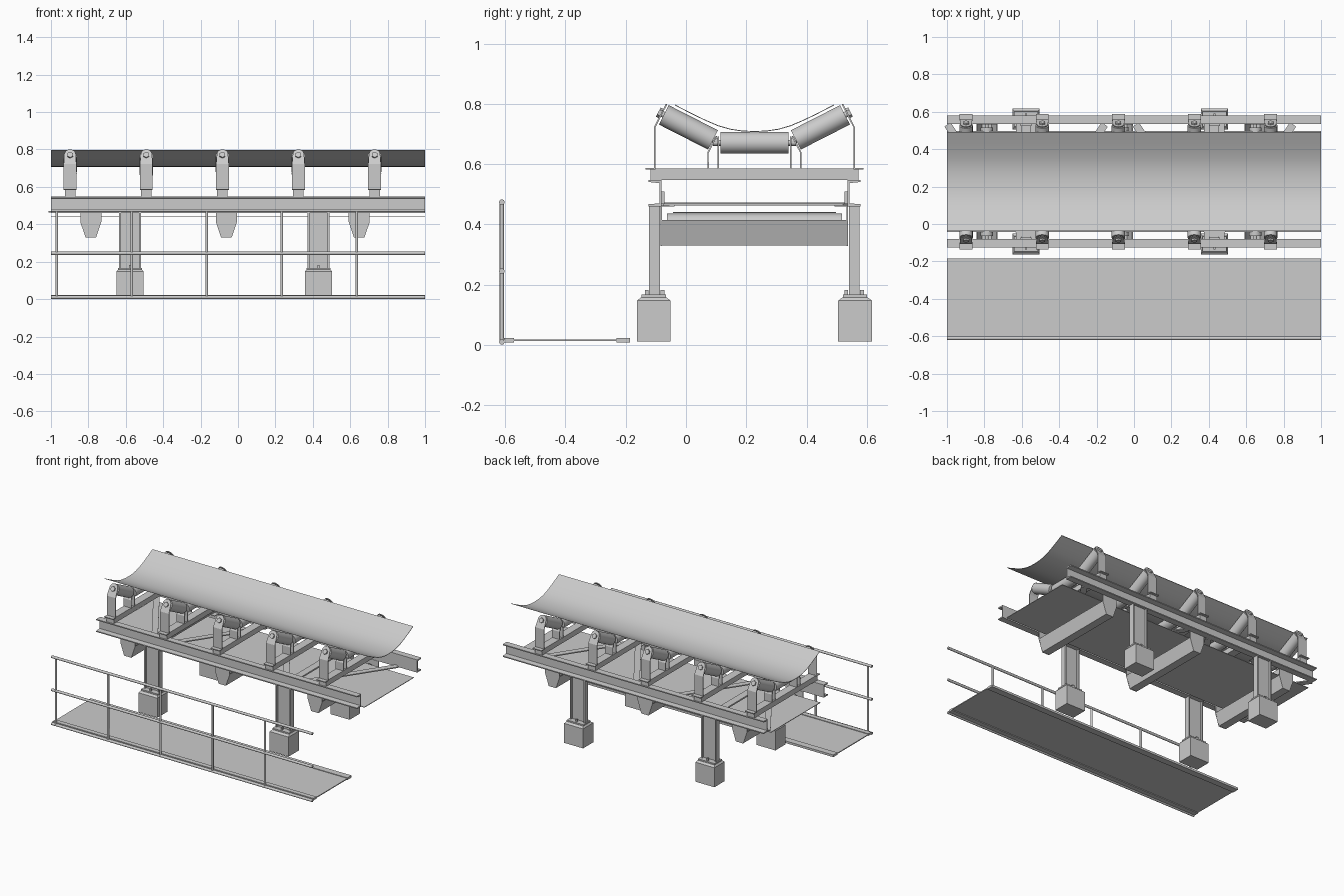
import bpy, bmesh, math
from mathutils import Vector

if "Cube" in bpy.data.objects:
    bpy.data.objects.remove(bpy.data.objects["Cube"])

CY = 0.227                      # centre line of the conveyor in y
IDLERS = [-0.898, -0.49, -0.083, 0.323, 0.73]
COLUMNS = [-0.577, 0.43]
GUARDS = [-0.787, -0.062, 0.648]


def finish(name, bm, smooth=False):
    bmesh.ops.recalc_face_normals(bm, faces=bm.faces)
    me = bpy.data.meshes.new(name)
    bm.to_mesh(me)
    bm.free()
    ob = bpy.data.objects.new(name, me)
    bpy.context.collection.objects.link(ob)
    if smooth:
        bpy.ops.object.select_all(action='DESELECT')
        ob.select_set(True)
        bpy.context.view_layer.objects.active = ob
        bpy.ops.object.shade_smooth_by_angle(angle=math.radians(35))
    return ob


def box(name, x0, x1, y0, y1, z0, z1):
    return prism(name, [(y0, z0), (y1, z0), (y1, z1), (y0, z1)], x0, x1)


def prism(name, prof, a0, a1, axis='x', smooth=False):
    """Extrude a closed profile: (y,z) along x, or (x,z) along y."""
    bm = bmesh.new()
    put = (lambda p, a: (a, p[0], p[1])) if axis == 'x' else (lambda p, a: (p[0], a, p[1]))
    A = [bm.verts.new(put(p, a0)) for p in prof]
    B = [bm.verts.new(put(p, a1)) for p in prof]
    bm.faces.new(A)
    bm.faces.new(B)
    n = len(prof)
    for i in range(n):
        j = (i + 1) % n
        bm.faces.new((A[i], A[j], B[j], B[i]))
    return finish(name, bm, smooth)


def cyl(name, p, q, r, seg=24):
    p, q = Vector(p), Vector(q)
    bm = bmesh.new()
    bmesh.ops.create_cone(bm, cap_ends=True, segments=seg, radius1=r, radius2=r, depth=(q - p).length)
    rot = (q - p).to_track_quat('Z', 'Y').to_matrix().to_4x4()
    bmesh.ops.transform(bm, matrix=rot, verts=bm.verts)
    bmesh.ops.translate(bm, vec=(p + q) / 2, verts=bm.verts)
    return finish(name, bm, True)


def flat_bar(name, p, q, w, z0, z1):
    """Flat bar between two plan points."""
    p, q = Vector(p), Vector(q)
    d = (q - p).normalized()
    s = Vector((-d.y, d.x)) * w / 2
    bm = bmesh.new()
    f = bm.faces.new([bm.verts.new((*v, z0)) for v in (p - s, q - s, q + s, p + s)])
    g = bmesh.ops.extrude_face_region(bm, geom=[f])
    bmesh.ops.translate(bm, vec=(0, 0, z1 - z0), verts=[v for v in g['geom'] if isinstance(v, bmesh.types.BMVert)])
    return finish(name, bm)


def bracket(name, x, y, s, bend, ang, up, w0, w1):
    """Upright plate, bent at height bend and tilted inwards, with a rounded head."""
    z0 = 0.583
    bm = bmesh.new()
    sn, cs = math.sin(ang) * s, math.cos(ang)
    low = [bm.verts.new((x - w0, y, z0)), bm.verts.new((x + w0, y, z0))]
    mid = [bm.verts.new((x + w0, y, bend)), bm.verts.new((x - w0, y, bend))]
    bm.faces.new(low + mid)
    head = []
    for i in range(13):
        a = math.pi * i / 12
        t = up - w1 + w1 * math.sin(a)
        head.append(bm.verts.new((x + w1 * math.cos(a), y + t * sn, bend + t * cs)))
    bm.faces.new([mid[1], mid[0]] + head)
    ob = finish(name, bm)
    m = ob.modifiers.new('thickness', 'SOLIDIFY')
    m.thickness = 0.005
    m.offset = 0
    return ob


# carrying belt and return belt
half = [(0, .710), (.04, .7115), (.08, .7175), (.12, .729), (.16, .746), (.20, .765), (.235, .783), (.264, .798)]
curve = [(CY - d, z) for d, z in reversed(half)] + [(CY + d, z) for d, z in half[1:]]
prism('carrying_belt', curve + [(y, z - 0.003) for y, z in reversed(curve)], -1, 1, smooth=True)
box('return_belt', -1, 1, CY - .27, CY + .27, .438, .442)

# channel stringers, columns and foundations on both sides
for s, side in ((-1, 'front'), (1, 'back')):
    Y = lambda d: CY + s * d
    ch = [(.308, .46), (.352, .46), (.352, .467), (.315, .470), (.315, .537), (.352, .541), (.352, .548), (.308, .548)]
    prism(side + '_stringer', [(Y(d), z) for d, z in ch], -1, 1)
    for cx in COLUMNS:
        c = Y(.331)
        box(side + '_column_web', cx - .05, cx + .05, c - .004, c + .004, .166, .46)
        for k in (-1, 1):
            fx = cx + k * .053
            box(side + '_column_flange', fx - .005, fx + .005, c - .018, c + .018, .166, .46)
            box(side + '_anchor_bolt', cx - .006, cx + .006, c + k * .026 - .006, c + k * .026 + .006, .166, .182)
        f = Y(.334)
        box(side + '_base_plate', cx - .064, cx + .064, f - .04, f + .04, .157, .167)
        # footing block with sloped top
        bm = bmesh.new()
        rings = []
        for hx, hy, z in ((.073, .056, .012), (.073, .056, .147), (.064, .042, .158)):
            rings.append([bm.verts.new((cx + a * hx, f + b * hy, z)) for a, b in ((-1, -1), (1, -1), (1, 1), (-1, 1))])
        bm.faces.new(rings[0])
        bm.faces.new(rings[2])
        for r0, r1 in zip(rings, rings[1:]):
            for i in range(4):
                j = (i + 1) % 4
                bm.faces.new((r0[i], r0[j], r1[j], r1[i]))
        finish(side + '_footing', bm)
        # gusset and web clip at each column
        g = sorted((Y(.265), Y(.31)))
        box(side + '_gusset', cx - .055, cx + .055, *g, .459, .463)
        g = sorted((Y(.298), Y(.309)))
        box(side + '_web_clip', cx - .03, cx + .03, *g, .47, .51)

# bracing between the stringers
for cx in COLUMNS:
    flat_bar('cross_strut', (cx, CY - .31), (cx, CY + .31), .05, .463, .473)
    for k in (-1, 1):
        flat_bar('diagonal_brace', (cx + k * .02, CY - .29), (cx + k * .42, CY + .305), .04, .463, .470)

# troughing idler sets
A = math.radians(27)
for x in IDLERS:
    box('idler_cross_beam', x - .028, x + .028, CY - .345, CY + .345, .548, .585)
    cyl('centre_roller', (x, CY - .113, .671), (x, CY + .113, .671), .036, 32)
    cyl('centre_shaft', (x, CY - .138, .671), (x, CY + .138, .671), .010, 16)
    for s in (-1, 1):
        c = Vector((x, CY + s * .219, .722))
        d = Vector((0, s * math.cos(A), math.sin(A)))
        cyl('wing_roller', c - d * .0915, c + d * .0915, .036, 32)
        cyl('wing_shaft', c - d * .106, c + d * .11, .010, 16)
        cyl('shaft_nut', c + d * .1, c + d * .112, .017, 6)
        bracket('outer_bracket', x, CY + s * .331, -s, .722, A, .087, .034, .03)
        bracket('inner_wing_bracket', x, CY + s * .154, -s, .638, A, .062, .03, .02)
        bracket('centre_bracket', x, CY + s * .120, -s, .65, 0, .042, .03, .02)
        y = CY + s * .345
        box('idler_foot', x - .034, x + .034, y - .017, y + .017, .582, .588)

# return rollers with guards below
for x in GUARDS:
    cyl('return_roller', (x, CY - .29, .402), (x, CY + .29, .402), .034, 32)
    cyl('return_shaft', (x, CY - .31, .402), (x, CY + .31, .402), .01, 16)
    outer = [(-.056, .415), (-.028, .33), (.028, .33), (.056, .415)]
    inner = [(.052, .415), (.025, .334), (-.025, .334), (-.052, .415)]
    prism('return_guard_trough', [(x + a, z) for a, z in outer + inner], CY - .308, CY + .308, 'y')
    end = [(-.056, .46), (-.056, .412), (-.028, .329), (.028, .329), (.056, .412), (.056, .46)]
    for s in (-1, 1):
        prism('return_guard_end', [(x + a, z) for a, z in end], CY + s * .306, CY + s * .311, 'y')

# walkway with edge frames and handrail
box('walkway_deck', -1, 1, -.60, -.186, .013, .019)
box('walkway_outer_edge', -1, 1, -.603, -.57, .008, .023)
box('walkway_inner_edge', -1, 1, -.23, -.185, .008, .023)
for z, name in ((.01, 'toe_rail'), (.245, 'middle_rail'), (.474, 'top_rail')):
    cyl(name, (-1, -.611, z), (1, -.611, z), .009, 16)
for i in range(5):
    px = -.969 + i * .401
    cyl('handrail_post', (px, -.611, .005), (px, -.611, .474), .007, 16)
